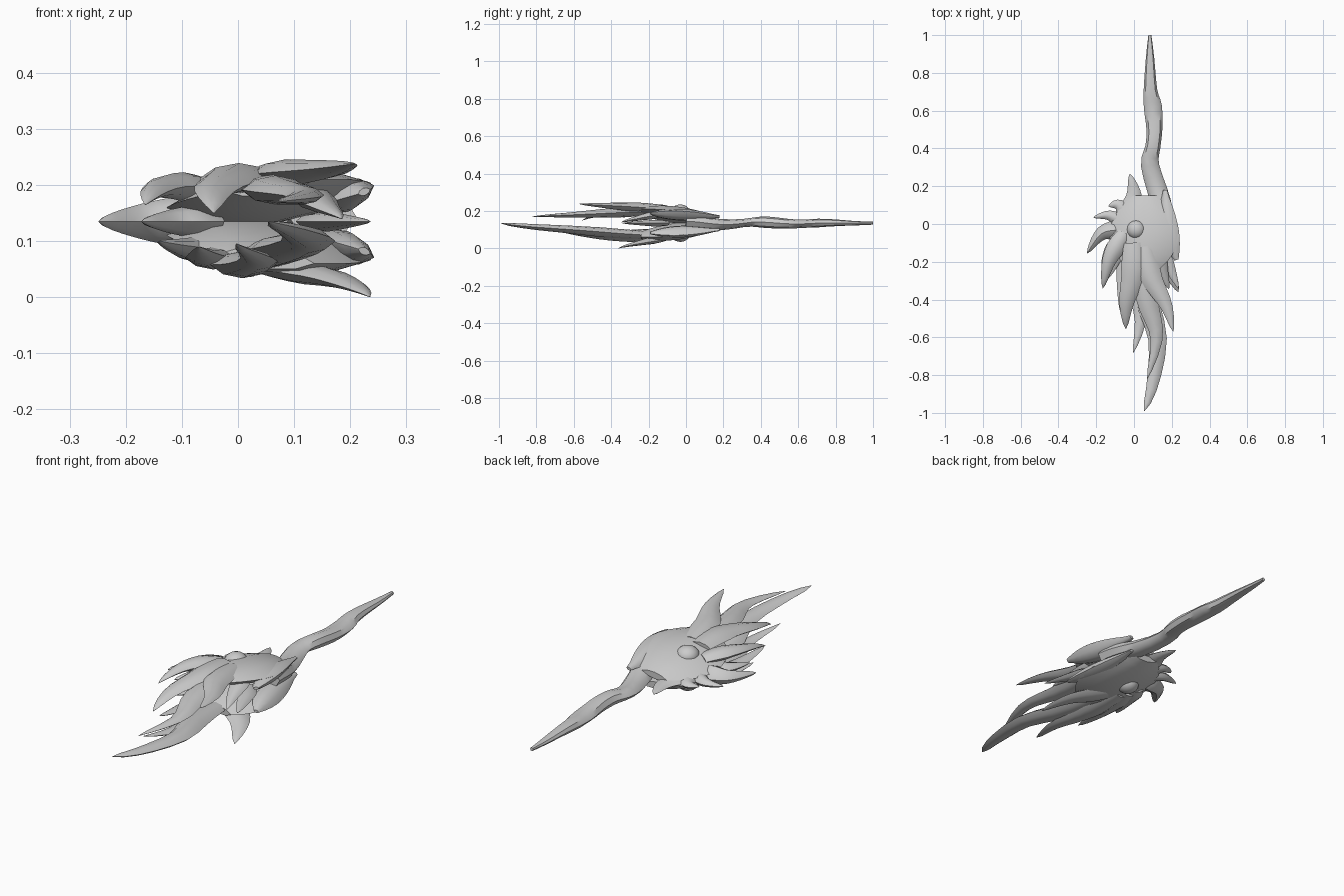
import bpy, bmesh, math
from mathutils import Vector

if "Cube" in bpy.data.objects:
    bpy.data.objects.remove(bpy.data.objects["Cube"])

MID = 0.135  # height of the flat plane of the weapon
grey = bpy.data.materials.new("pale grey")
grey.diffuse_color = (0.6, 0.6, 0.6, 1)
grey.use_nodes = True
grey.node_tree.nodes["Principled BSDF"].inputs["Base Color"].default_value = grey.diffuse_color


def catmull(pts, t):
    """Point at t in 0..1 on a smooth curve through the given points."""
    pts = [Vector(p) for p in pts]
    f = t * (len(pts) - 1)
    i = min(int(f), len(pts) - 2)
    f -= i
    a, b, c, d = pts[max(i - 1, 0)], pts[i], pts[i + 1], pts[min(i + 2, len(pts) - 1)]
    return 0.5 * (2 * b + (c - a) * f + (2 * a - 5 * b + 4 * c - d) * f * f
                  + (3 * b - a - 3 * c + d) * f ** 3)


def finish(name, bm, angle=40):
    bmesh.ops.remove_doubles(bm, verts=bm.verts, dist=0.0003)
    bmesh.ops.recalc_face_normals(bm, faces=bm.faces)
    me = bpy.data.meshes.new(name)
    bm.to_mesh(me)
    bm.free()
    ob = bpy.data.objects.new(name, me)
    bpy.context.collection.objects.link(ob)
    me.materials.append(grey)
    bpy.ops.object.select_all(action='DESELECT')
    bpy.context.view_layer.objects.active = ob
    ob.select_set(True)
    bpy.ops.object.shade_smooth_by_angle(angle=math.radians(angle))


def loft(name, path, sharp=True, tilt=0.0, flip=False, straight=False):
    """Skin rings along (centre, half width, half height); flip mirrors to the underside."""
    bm = bmesh.new()
    rings = []
    for i, (p, w, h) in enumerate(path):
        tan = path[min(i + 1, len(path) - 1)][0] - path[max(i - 1, 0)][0]
        tan = Vector((0, -1, 0)) if straight else tan.normalized()
        side = tan.cross(Vector((0, 0, 1))).normalized()
        up = side.cross(tan)
        ring = []
        for k in range(8):
            u, v = math.cos(k * math.pi / 4), math.sin(k * math.pi / 4)
            if sharp:  # pointed lens section
                u *= 0.85 if k % 4 else 1
            u, v = u * w, v * h
            co = (p + side * (u * math.cos(tilt) - v * math.sin(tilt))
                  + up * (u * math.sin(tilt) + v * math.cos(tilt)))
            if flip:
                co.z = 2 * MID - co.z
            ring.append(bm.verts.new(co))
        rings.append(ring)
    for a, b in zip(rings, rings[1:]):
        for k in range(8):
            bm.faces.new((a[k], a[(k + 1) % 8], b[(k + 1) % 8], b[k]))
    bm.faces.new(rings[0])
    bm.faces.new(rings[-1])
    finish(name, bm)


def flame(name, xy, z0, z1, arch, w, h, power=0.8):
    """Curved blade: swells from its root, then tapers to a point."""
    n = 10
    path = []
    for i in range(n + 1):
        t = i / n
        x, y = catmull(xy, t)
        z = z0 + (z1 - z0) * t + arch * math.sin(math.pi * t)
        taper = min(1, (1 - t) / 0.7) ** power * min(1, 0.75 + t)
        path.append((Vector((x, y, z)), max(w * taper, 0.001), max(h * taper, 0.001)))
    loft(name, path)


# Gnarled handle: x, y, half width, half height
knots = [(0.15, 0.0, 0.06, 0.04), (0.14, 0.12, 0.055, 0.035), (0.085, 0.31, 0.048, 0.022),
         (0.1, 0.41, 0.04, 0.03), (0.108, 0.5, 0.042, 0.029), (0.1, 0.62, 0.048, 0.022),
         (0.087, 0.71, 0.036, 0.023), (0.085, 0.88, 0.022, 0.013), (0.084, 1.0, 0.008, 0.008)]
stations = [catmull(knots, i / 24) for i in range(25)]
loft("handle", [(Vector((x, y, MID + 0.01 * math.sin((y - 0.3) * 16) * (1 - y))), w, h)
                for x, y, w, h in stations], sharp=False)

# Head shells, side wings and round gems on both faces
for label, flip in (("upper", False), ("lower", True)):
    shell, wing = [], []
    for i in range(11):
        t = i / 10
        y = 0.15 - 0.39 * t
        bulge = math.sin(math.pi * (0.07 + 0.83 * t)) ** 0.7
        shell.append((Vector((0.055, y, 0.157 + 0.043 * t)), 0.185 * bulge, 0.045 * bulge))
        bulge = max(0.08, math.sin(math.pi * t ** 1.2)) ** 0.6
        wing.append((Vector((0.165 + 0.06 * t * t, 0.18 - 0.37 * t, 0.17 + 0.018 * t)),
                     0.055 * bulge, 0.03 * bulge))
    loft(label + "_shell", shell, tilt=-0.12, flip=flip, straight=True)
    loft(label + "_wing", wing, tilt=-0.35, flip=flip)
    bm = bmesh.new()
    bmesh.ops.create_uvsphere(bm, u_segments=16, v_segments=10, radius=0.05)
    for v in bm.verts:
        v.co.z *= 0.8
        v.co += Vector((0.012, -0.03, 0.075 if flip else 0.195))
    finish(label + "_gem", bm)

# Long flame blades on the upper face: plan path, root and tip height, arch, half sizes
flame("upper_main_flame", [(0.05, -0.15), (0.07, -0.4), (0.12, -0.6), (0.07, -0.82)],
      0.2, 0.17, 0, 0.06, 0.026)
flame("upper_left_flame", [(0, -0.1), (0, -0.25), (-0.04, -0.42), (-0.043, -0.555)],
      0.21, 0.15, 0.025, 0.07, 0.027)
flame("upper_right_flame", [(0.06, -0.12), (0.09, -0.28), (0.17, -0.43), (0.208, -0.57)],
      0.212, 0.238, 0, 0.06, 0.026)
flame("upper_outer_flame", [(-0.05, -0.05), (-0.13, -0.19), (-0.165, -0.34)],
      0.185, 0.165, 0.022, 0.05, 0.026)
flame("upper_short_flame", [(0.12, -0.12), (0.15, -0.24), (0.185, -0.345)],
      0.19, 0.14, 0, 0.04, 0.02)

# Flame blades on the lower face, the longest forming the front point
flame("lower_main_flame", [(0.04, -0.15), (0.07, -0.4), (0.125, -0.61), (0.1, -0.84), (0.055, -0.99)],
      0.065, MID, 0, 0.06, 0.026, 0.6)
flame("lower_left_flame", [(0, -0.1), (0.01, -0.3), (0.035, -0.5), (-0.003, -0.68)],
      0.065, 0.095, -0.02, 0.058, 0.024)
flame("lower_side_flame", [(-0.03, -0.08), (-0.055, -0.28), (-0.07, -0.47)],
      0.07, 0.09, -0.008, 0.05, 0.02)
flame("lower_right_flame", [(0.05, -0.12), (0.17, -0.23), (0.235, -0.36)],
      0.055, 0.001, 0.005, 0.055, 0.02)
flame("lower_outer_flame", [(-0.05, -0.05), (-0.09, -0.16), (-0.14, -0.29)],
      0.085, 0.1, -0.005, 0.05, 0.024)

# Thorny spikes around the edge of the head
flame("middle_right_spike", [(0.13, -0.1), (0.185, -0.22), (0.235, -0.34)], MID, MID, 0, 0.04, 0.018)
flame("rear_spike", [(-0.03, 0.04), (0, 0.15), (-0.022, 0.265)], MID, MID, 0, 0.055, 0.022)
flame("rear_left_spike", [(-0.03, 0.03), (-0.08, 0.1), (-0.135, 0.095)], MID, MID, 0, 0.04, 0.022)
flame("left_spike", [(-0.05, 0), (-0.13, 0.045), (-0.215, 0.035)], MID, MID, 0, 0.035, 0.025)
flame("large_left_spike", [(-0.06, -0.03), (-0.17, -0.05), (-0.248, -0.155)], MID, MID, 0, 0.048, 0.042)
flame("front_left_spike", [(-0.04, -0.08), (-0.12, -0.13), (-0.17, -0.22)], MID, MID, 0, 0.045, 0.028)
